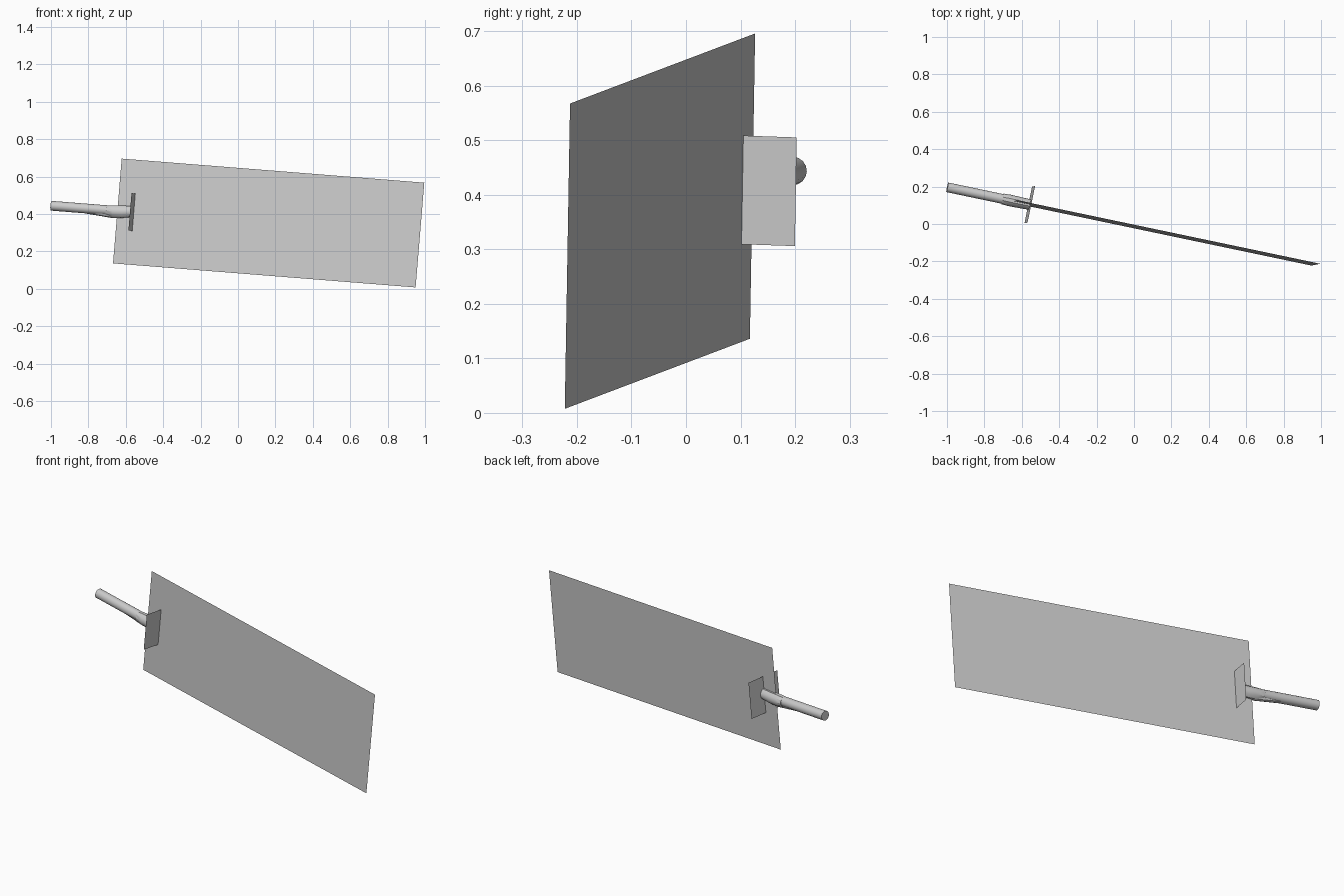
import bpy, bmesh, math
from mathutils import Vector, Matrix

if "Cube" in bpy.data.objects:
    bpy.data.objects.remove(bpy.data.objects["Cube"])

# Tilted local frame: X runs along the blade, Z up the blade, Y is its normal
origin = Vector((-0.645, 0.122, 0.416))
ax = Vector((1.6175, -0.3395, -0.1285)).normalized()
az = Vector((0.0425, 0.0105, 0.561))
az = (az - ax * az.dot(ax)).normalized()
ay = az.cross(ax)
frame = Matrix.Translation(origin) @ Matrix((ax, ay, az)).transposed().to_4x4()

grey = bpy.data.materials.new("light_grey")
grey.diffuse_color = (0.6, 0.6, 0.6, 1)
grey.use_nodes = True
grey.node_tree.nodes["Principled BSDF"].inputs["Base Color"].default_value = grey.diffuse_color


def finish(name, bm, smooth=False):
    mesh = bpy.data.meshes.new(name)
    bm.transform(frame)
    bm.to_mesh(mesh)
    bm.free()
    mesh.materials.append(grey)
    ob = bpy.data.objects.new(name, mesh)
    bpy.context.collection.objects.link(ob)
    if smooth:
        bpy.ops.object.select_all(action='DESELECT')
        ob.select_set(True)
        bpy.context.view_layer.objects.active = ob
        bpy.ops.object.shade_smooth_by_angle(angle=math.radians(35))


def sheet(name, corners):
    bm = bmesh.new()
    bm.faces.new([bm.verts.new(c) for c in corners])
    finish(name, bm)


def rod(name, rings, sides=16):
    """Round tube through rings of (x, z offset, y radius, z radius)."""
    bm = bmesh.new()
    loops = []
    for x, z, ry, rz in rings:
        loops.append([bm.verts.new((x, ry * math.cos(a), z + rz * math.sin(a)))
                      for a in (i * math.tau / sides for i in range(sides))])
    for a, b in zip(loops, loops[1:]):
        for i in range(sides):
            j = (i + 1) % sides
            bm.faces.new((a[i], a[j], b[j], b[i]))
    bm.faces.new(loops[0])
    bm.faces.new(loops[-1])
    bmesh.ops.recalc_face_normals(bm, faces=bm.faces)
    finish(name, bm, True)


# Broad flat blade
sheet("blade", [(0, 0, -0.281), (1.658, 0, -0.281), (1.658, 0, 0.281), (0, 0, 0.281)])

# Square guard crossing the blade
g, h = 0.09, 0.1
sheet("guard", [(g, -h, -h), (g, h, -h), (g, h, h), (g, -h, h)])

# Round handle
rod("handle", [(-0.362, 0, 0.026, 0.026), (-0.02, 0, 0.026, 0.026)])

# Wider sleeve joining the handle to the guard
rod("sleeve", [(-0.06, -0.001, 0.029, 0.027), (-0.02, -0.004, 0.031, 0.034),
               (0.03, -0.002, 0.03, 0.034), (0.089, 0.005, 0.028, 0.031)], 10)

# Slanted brace under the handle
rod("brace", [(-0.17, -0.012, 0.015, 0.015), (-0.02, -0.026, 0.014, 0.014),
              (0.03, -0.02, 0.012, 0.014)], 8)
